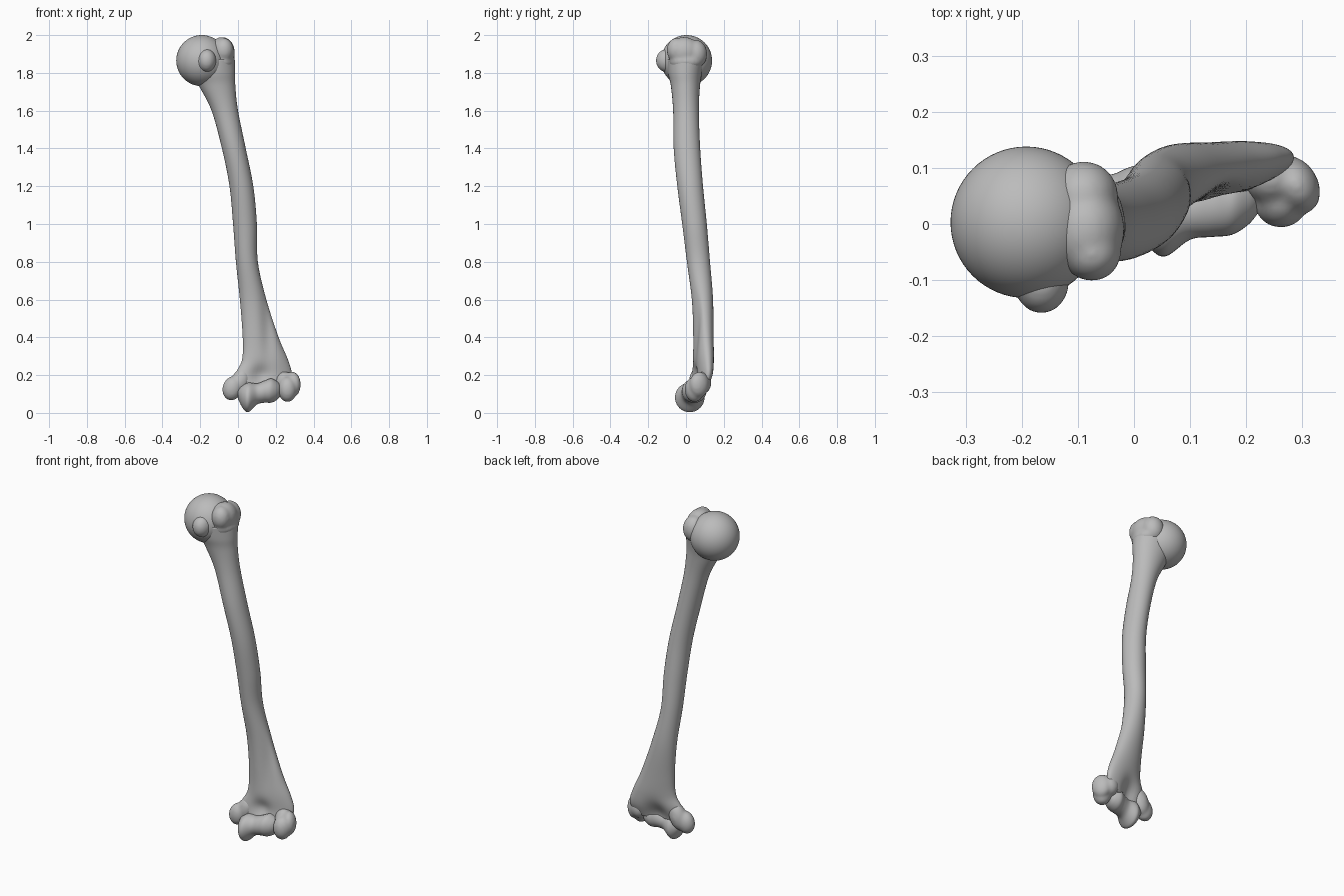
import bpy, bmesh, math
from mathutils import Matrix, Vector

cube = bpy.data.objects.get("Cube")
if cube:
    bpy.data.objects.remove(cube, do_unlink=True)

GREY = (0.5, 0.5, 0.5, 1)
bone = bpy.data.materials.new("bone_grey")
bone.use_nodes = True
bone.diffuse_color = GREY
bone.node_tree.nodes["Principled BSDF"].inputs["Base Color"].default_value = GREY


def finish(name, bm):
    bmesh.ops.recalc_face_normals(bm, faces=bm.faces)
    mesh = bpy.data.meshes.new(name)
    bm.to_mesh(mesh)
    bm.free()
    mesh.materials.append(bone)
    mesh.polygons.foreach_set("use_smooth", [True] * len(mesh.polygons))
    ob = bpy.data.objects.new(name, mesh)
    bpy.context.collection.objects.link(ob)
    return ob


def loft(bm, rings):
    loops = [[bm.verts.new(p) for p in ring] for ring in rings]
    n = len(loops[0])
    for a, b in zip(loops, loops[1:]):
        for i in range(n):
            j = (i + 1) % n
            bm.faces.new((a[i], a[j], b[j], b[i]))
    bm.faces.new(loops[0])
    bm.faces.new(loops[-1])


def spline(keys, steps):
    """Smooth Catmull-Rom pass through rows of section values."""
    rows = [keys[0]] + keys + [keys[-1]]
    out = []
    for p, q, r, s in zip(rows, rows[1:], rows[2:], rows[3:]):
        for k in range(steps):
            t = k / steps
            out.append([b + 0.5 * t * (c - a + t * (2*a - 5*b + 4*c - d + t * (3*(b - c) + d - a)))
                        for a, b, c, d in zip(p, q, r, s)])
    return out + [keys[-1]]


def blob(name, lumps, voxel=0.008, smooth=8):
    """Fused rounded lumps: (centre, radii, tilt about y, turn about z)."""
    bm = bmesh.new()
    for centre, radii, tilt, turn in lumps:
        m = (Matrix.Translation(centre) @ Matrix.Rotation(math.radians(turn), 4, 'Z')
             @ Matrix.Rotation(math.radians(tilt), 4, 'Y') @ Matrix.Diagonal((*radii, 1)))
        bmesh.ops.create_uvsphere(bm, u_segments=40, v_segments=24, radius=1, matrix=m)
    ob = finish(name, bm)
    fuse = ob.modifiers.new("fuse", 'REMESH')
    fuse.mode = 'VOXEL'
    fuse.voxel_size = voxel
    fuse.use_smooth_shade = True
    soft = ob.modifiers.new("soften", 'SMOOTH')
    soft.factor = 0.5
    soft.iterations = smooth
    return ob


# Shaft: sections of z, centre x, centre y, half width, half depth, skew
sections = [
    [1.87, -0.12, 0.0, 0.102, 0.098, 0],
    [1.80, -0.13, -0.005, 0.115, 0.09, 0],
    [1.73, -0.11, -0.003, 0.096, 0.077, 0],
    [1.60, -0.07, 0.0, 0.07, 0.068, 0],
    [1.40, -0.022, 0.005, 0.063, 0.07, 0],
    [1.20, 0.018, 0.022, 0.063, 0.068, 0],
    [1.00, 0.037, 0.045, 0.063, 0.065, 0],
    [0.80, 0.047, 0.066, 0.058, 0.061, 0],
    [0.60, 0.08, 0.087, 0.07, 0.056, 0.05],
    [0.40, 0.12, 0.092, 0.095, 0.052, 0.15],
    [0.28, 0.143, 0.092, 0.122, 0.05, 0.2],
    [0.20, 0.135, 0.085, 0.15, 0.045, 0.22],
    [0.13, 0.13, 0.07, 0.13, 0.035, 0.2],
]


def bump(x, z, cx, cz, wx, wz):
    return math.exp(-((x - cx) / wx) ** 2 - ((z - cz) / wz) ** 2)


rings = []
for z, cx, cy, rx, ry, skew in spline(sections, 8):
    ring = []
    for i in range(48):
        a = math.tau * i / 48
        dx, dy = rx * math.cos(a), ry * math.sin(a)
        x = cx + dx
        # Hollows above the joint, behind and in front
        if dy > 0:
            dy -= 0.035 * bump(x, z, 0.12, 0.16, 0.055, 0.07) * math.sin(a)
        else:
            dy -= 0.025 * bump(x, z, 0.12, 0.2, 0.05, 0.05) * math.sin(a)
            dy -= 0.018 * bump(x, z, 0.16, 0.5, 0.035, 0.2) * math.sin(a)
        ring.append((x, cy + dy + skew * dx, z))
    rings.append(ring)
bm = bmesh.new()
loft(bm, rings)
finish("shaft", bm)

# Ball head
bm = bmesh.new()
bmesh.ops.create_uvsphere(bm, u_segments=64, v_segments=32, radius=0.135,
                          matrix=Matrix.Translation((-0.192, 0.003, 1.865)))
finish("ball_head", bm)

# Tubercles beside the head
blob("greater_tubercle", [
    ((-0.085, -0.01, 1.91), (0.068, 0.085, 0.08), 0, 0),
    ((-0.075, -0.05, 1.92), (0.052, 0.052, 0.065), 0, 0),
    ((-0.09, 0.05, 1.90), (0.062, 0.062, 0.075), 0, 0),
    ((-0.085, 0.0, 1.86), (0.07, 0.09, 0.05), 0, 0)])
blob("lesser_tubercle", [
    ((-0.165, -0.1, 1.865), (0.05, 0.06, 0.062), 0, 0),
    ((-0.2, -0.075, 1.86), (0.06, 0.05, 0.07), 0, 0)])

# Spool-shaped joint: stations of x, radius, centre y, centre z
spool = [
    [0.0, 0.025, 0.035, 0.1],
    [0.025, 0.06, 0.022, 0.085],
    [0.055, 0.078, 0.02, 0.082],
    [0.1, 0.056, 0.028, 0.1],
    [0.14, 0.058, 0.035, 0.112],
    [0.175, 0.064, 0.045, 0.118],
    [0.205, 0.05, 0.05, 0.118],
    [0.225, 0.03, 0.055, 0.12],
]
bm = bmesh.new()
loft(bm, [[(x, y + r * math.cos(math.tau * i / 40), z + r * math.sin(math.tau * i / 40))
           for i in range(40)] for x, r, y, z in spline(spool, 6)])
finish("joint_spool", bm)

# Inner knob
blob("inner_epicondyle", [
    ((-0.03, 0.045, 0.13), (0.052, 0.045, 0.065), 15, 0),
    ((0.01, 0.06, 0.16), (0.05, 0.045, 0.08), 20, 0)])

# Outer knob with its rounded front
blob("outer_condyle", [
    ((0.262, 0.045, 0.125), (0.05, 0.052, 0.068), 0, 0),
    ((0.288, 0.07, 0.15), (0.04, 0.055, 0.068), 0, 30),
    ((0.245, 0.085, 0.16), (0.05, 0.05, 0.06), 0, 0)])
